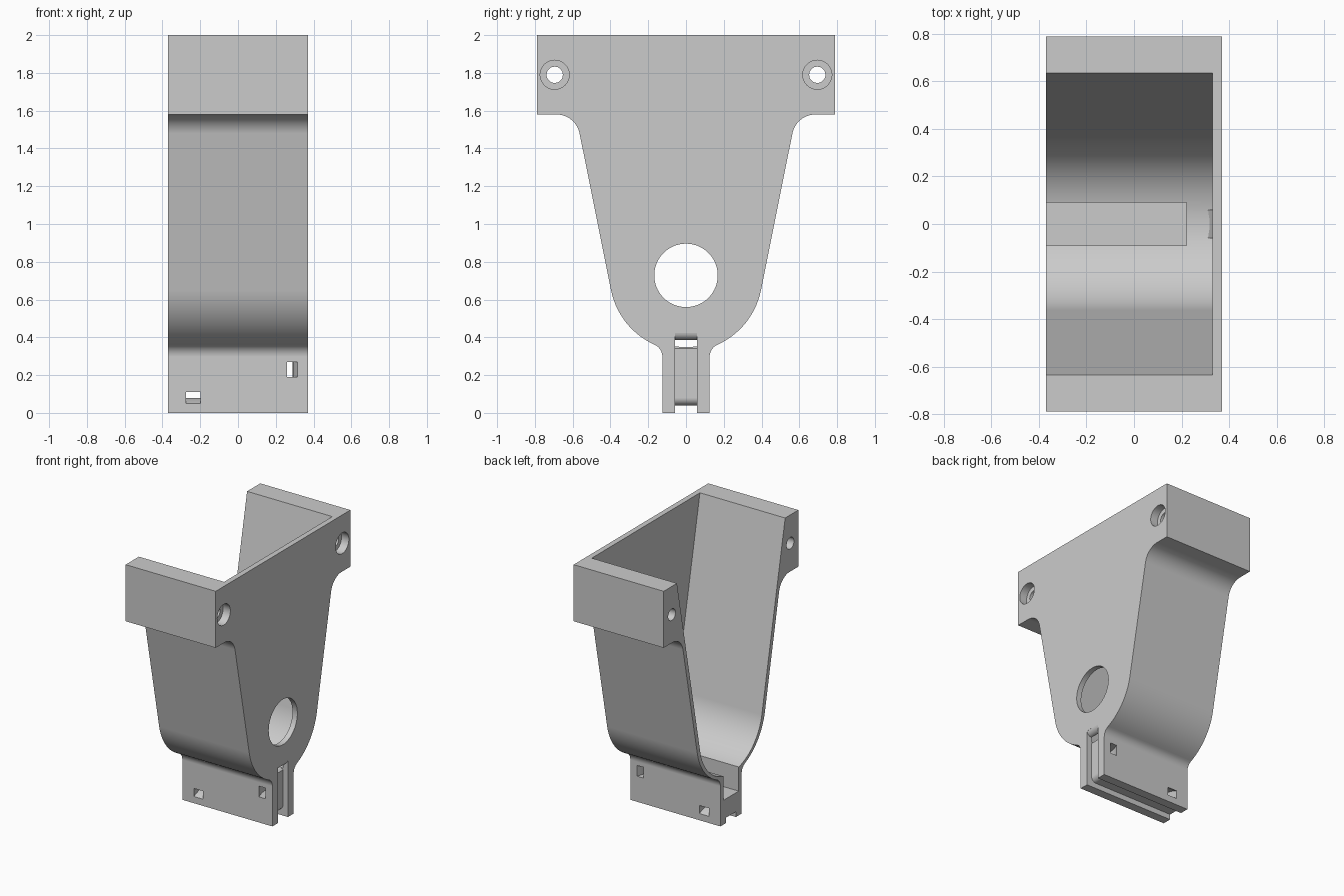
import bpy, bmesh
from math import sin, cos, pi, radians

cube = bpy.data.objects.get("Cube")
if cube:
    bpy.data.objects.remove(cube, do_unlink=True)

grey = bpy.data.materials.new("light_grey")
grey.use_nodes = True
grey.diffuse_color = (0.6, 0.6, 0.6, 1)
grey.node_tree.nodes["Principled BSDF"].inputs["Base Color"].default_value = (0.6, 0.6, 0.6, 1)


def arc(cx, cy, r, start, end, n=12):
    """Points on an arc, angles in degrees."""
    angles = [radians(start + (end - start) * i / n) for i in range(n + 1)]
    return [(cx + r * cos(a), cy + r * sin(a)) for a in angles]


def prism(name, profile, axis, low, high):
    """Extrude a 2D profile along x (y, z), y (x, z) or z (x, y)."""
    place = {"x": lambda u, v, w: (w, u, v),
             "y": lambda u, v, w: (u, w, v),
             "z": lambda u, v, w: (u, v, w)}[axis]
    bm = bmesh.new()
    rings = [[bm.verts.new(place(u, v, w)) for u, v in profile] for w in (low, high)]
    bm.faces.new(rings[0])
    bm.faces.new(rings[1])
    n = len(profile)
    for i in range(n):
        j = (i + 1) % n
        bm.faces.new((rings[0][i], rings[0][j], rings[1][j], rings[1][i]))
    bmesh.ops.recalc_face_normals(bm, faces=bm.faces)
    mesh = bpy.data.meshes.new(name)
    bm.to_mesh(mesh)
    bm.free()
    obj = bpy.data.objects.new(name, mesh)
    bpy.context.collection.objects.link(obj)
    mesh.materials.append(grey)
    return obj


def mirrored(half):
    """Close a right-hand half outline with its mirror image."""
    return half + [(-y, z) for y, z in reversed(half) if y > 1e-5]


def circle(cy, cz, r, n=48):
    return arc(cy, cz, r, 0, 360 - 360 / n, n - 1)


# Outer body: stem, rounded belly, tapered sides and top flanges
outline = [(0.125, 0)]
outline += arc(0.195, 0.297, 0.07, 180, 114.2, 8)
outline += arc(0, 0.73, 0.405, -65.8, -11.4, 14)
outline += arc(0.686, 1.455, 0.125, 168.6, 90, 12)
outline += [(0.79, 1.58), (0.79, 2.0)]
bracket = prism("bracket_body", mirrored(outline), "x", -0.37, 0.37)
cutters = []

# Hollow interior, open at the top and on one end
inner = arc(0, 0.717, 0.369, -90, -11.4, 20) + [(0.655, 2.1)]
cutters.append(prism("cavity_cutter", mirrored(inner), "x", -0.5, 0.33))

# Channel sunk into the stem
cutters.append(prism("channel_cutter", [(-0.09, 0.18), (0.09, 0.18), (0.09, 0.45), (-0.09, 0.45)],
                     "x", -0.5, 0.22))

# Groove under the stem that turns up into the end slot
groove = [(0.45, -0.1), (-0.5, -0.1), (-0.5, 0.04)]
groove += arc(0.29, 0.08, 0.04, -90, 0, 8)
groove += [(0.33, 0.34), (0.3, 0.36), (0.3, 0.375)]
groove += arc(0.33, 0.427, 0.04, -90, -5, 8) + [(0.45, 0.424)]
cutters.append(prism("groove_cutter", groove, "y", -0.058, 0.058))

# Large round opening in the end plate
cutters.append(prism("opening_cutter", circle(0, 0.728, 0.168, 64), "x", 0.3, 0.5))

# Counterbored screw holes through the flanges
for side in (-1, 1):
    cutters.append(prism("screw_cutter", circle(side * 0.695, 1.79, 0.043, 32), "x", -0.5, 0.5))
    cutters.append(prism("counterbore_cutter", circle(side * 0.695, 1.79, 0.077), "x", 0.31, 0.5))


# Bowed strap tunnels across the stem
def bowed_band(low, high, bow):
    ys = [-0.15 + 0.3 * i / 20 for i in range(21)]
    rise = [bow * (1 - (y / 0.125) ** 2) for y in ys]
    return ([(y, low + r) for y, r in zip(ys, rise)]
            + [(y, high + r) for y, r in reversed(list(zip(ys, rise)))])


cutters.append(prism("low_tunnel_cutter", bowed_band(0.05, 0.11, 0.03), "x", -0.275, -0.198))
upright = [(x, y) for y, x in bowed_band(0.26, 0.315, -0.026)]
cutters.append(prism("end_tunnel_cutter", upright, "z", 0.19, 0.27))

# Apply every cut, then drop the cutters
bpy.ops.object.select_all(action="DESELECT")
bpy.context.view_layer.objects.active = bracket
bracket.select_set(True)
for cutter in cutters:
    cutter.hide_render = True
    mod = bracket.modifiers.new("cut", "BOOLEAN")
    mod.operation = "DIFFERENCE"
    mod.solver = "EXACT"
    mod.object = cutter
    bpy.ops.object.modifier_apply(modifier=mod.name)
    bpy.data.objects.remove(cutter, do_unlink=True)

bpy.ops.object.shade_smooth_by_angle(angle=radians(30))
weighted = bracket.modifiers.new("weighted_normals", "WEIGHTED_NORMAL")
weighted.keep_sharp = True
